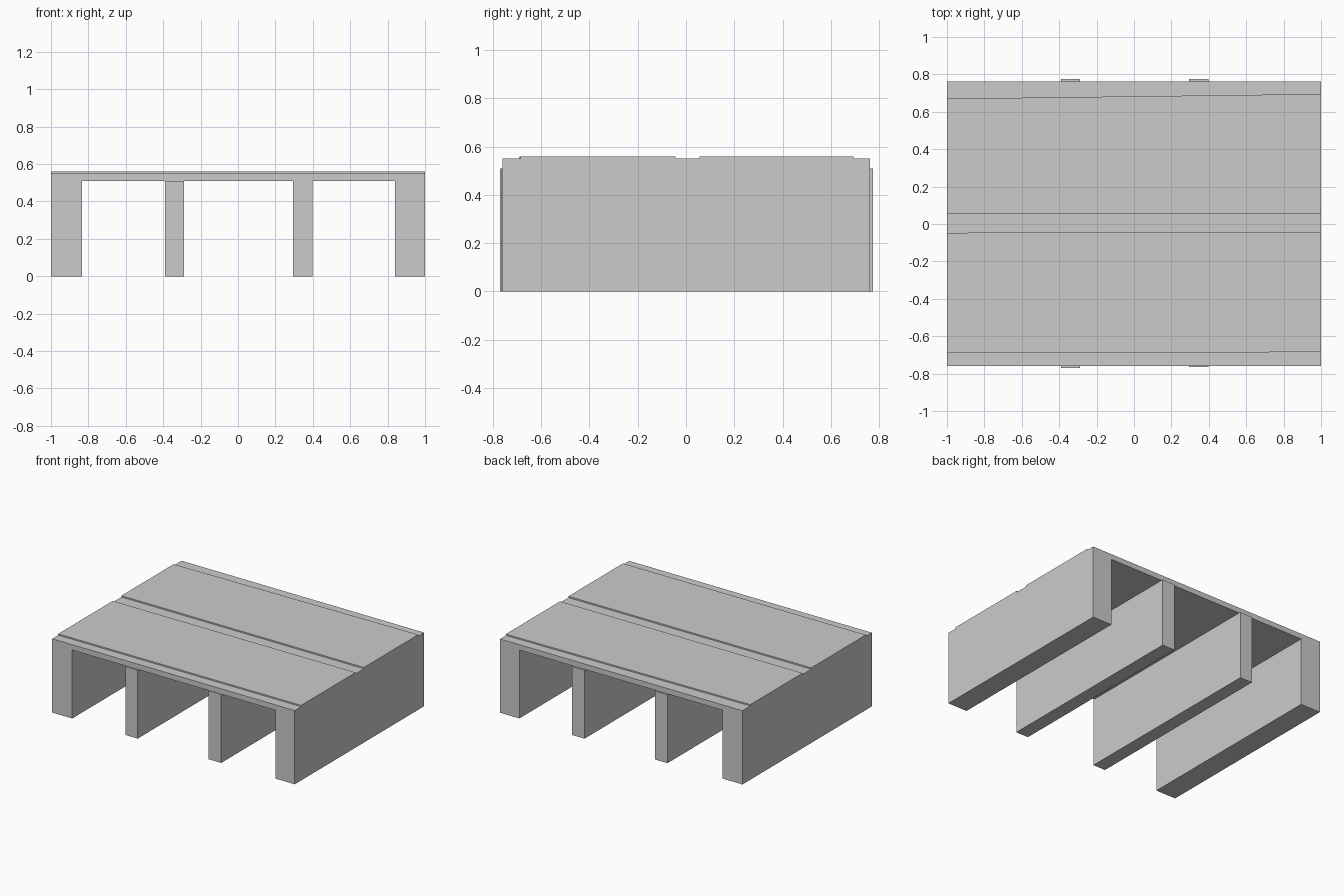
import bpy, bmesh
from mathutils import Vector

if "Cube" in bpy.data.objects:
    bpy.data.objects.remove(bpy.data.objects["Cube"])


def prism(name, outline, offset):
    """Extrude a closed planar outline along an offset vector."""
    bm = bmesh.new()
    face = bm.faces.new([bm.verts.new(p) for p in outline])
    ext = bmesh.ops.extrude_face_region(bm, geom=[face], use_keep_orig=True)
    verts = [g for g in ext["geom"] if isinstance(g, bmesh.types.BMVert)]
    bmesh.ops.translate(bm, verts=verts, vec=Vector(offset))
    bmesh.ops.recalc_face_normals(bm, faces=bm.faces)
    mesh = bpy.data.meshes.new(name)
    bm.to_mesh(mesh)
    bm.free()
    obj = bpy.data.objects.new(name, mesh)
    bpy.context.collection.objects.link(obj)
    return obj


# Deck slab and the two thick outer walls, one continuous front profile
Y0, Y1 = -0.76, 0.763
frame = [(-1, 0), (-0.835, 0), (-0.835, 0.51), (0.84, 0.51),
         (0.84, 0), (1, 0), (1, 0.55), (-1, 0.55)]
prism("deck_and_outer_walls", [(x, Y0, z) for x, z in frame], (0, Y1 - Y0, 0))

# Thin inner walls, projecting slightly past the deck
for name, x0, x1, y0, y1 in (("left_inner_wall", -0.39, -0.288, -0.77, 0.775),
                             ("right_inner_wall", 0.294, 0.397, -0.765, 0.775)):
    prism(name, [(x0, y0, 0), (x1, y0, 0), (x1, y0, 0.51), (x0, y0, 0.51)],
          (0, y1 - y0, 0))

# Raised top panels separated by a shallow groove; outer edges are slightly skewed
panels = {
    "front_panel": [(-1, -0.69), (1, -0.685), (1, -0.043), (-1, -0.047)],
    "back_panel": [(-1, 0.055), (1, 0.055), (1, 0.695), (-1, 0.67)],
}
for name, outline in panels.items():
    prism(name, [(x, y, 0.55) for x, y in outline], (0, 0, 0.01))
